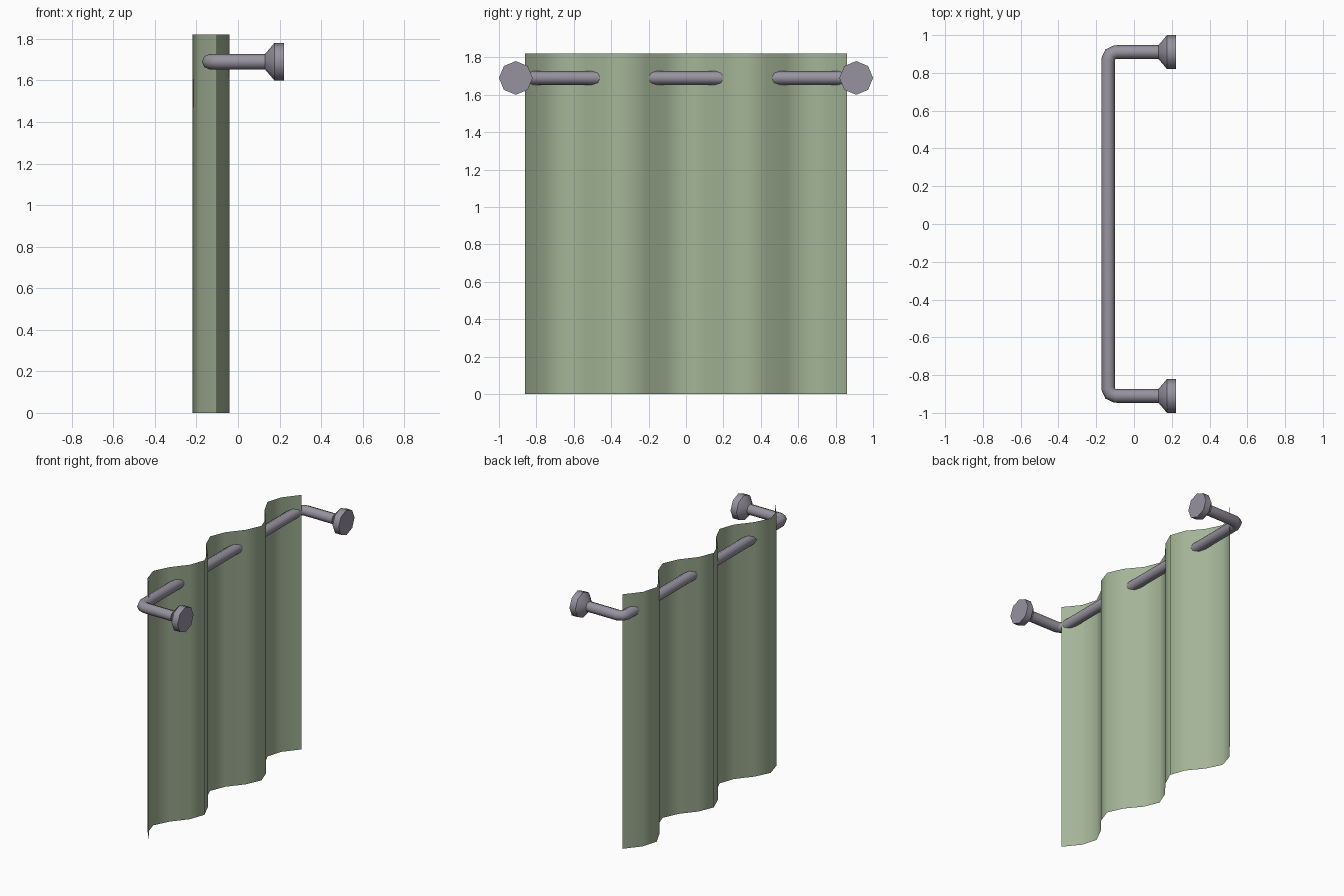
import bpy
import bmesh
import math

if "Cube" in bpy.data.objects:
    bpy.data.objects.remove(bpy.data.objects["Cube"], do_unlink=True)


def make_material(name, rgb):
    mat = bpy.data.materials.new(name)
    mat.use_nodes = True
    colour = (*rgb, 1.0)
    mat.diffuse_color = colour
    mat.node_tree.nodes["Principled BSDF"].inputs["Base Color"].default_value = colour
    return mat


fabric = make_material("sage fabric", (0.37, 0.46, 0.31))
metal = make_material("grey metal", (0.31, 0.29, 0.35))

ROD_X, ROD_Z, ROD_R = -0.137, 1.69, 0.037
ARM_Y = 0.91


def finish(obj, name, mat, angle):
    obj.name = name
    obj.data.materials.clear()
    obj.data.materials.append(mat)
    bpy.ops.object.select_all(action="DESELECT")
    obj.select_set(True)
    bpy.context.view_layer.objects.active = obj
    bpy.ops.object.shade_smooth_by_angle(angle=math.radians(angle))


# Curtain: a single wavy sheet
def build_curtain(half_width=0.86, height=1.82, segments=16, period=0.66):
    bm = bmesh.new()
    previous = None
    for i in range(segments + 1):
        y = half_width * (2 * i / segments - 1)
        x = -0.13 - 0.09 * math.cos(math.tau * y / period)
        pair = [bm.verts.new((x, y, z)) for z in (0, height)]
        if previous:
            bm.faces.new((previous[0], pair[0], pair[1], previous[1]))
        previous = pair
    mesh = bpy.data.meshes.new("curtain")
    bm.to_mesh(mesh)
    bm.free()
    obj = bpy.data.objects.new("curtain", mesh)
    bpy.context.collection.objects.link(obj)
    finish(obj, "curtain", fabric, 80)


# Rod: one tube with a rounded corner at each end
def build_rod():
    bend = 0.04
    half = [(0.14, ARM_Y)]
    for degrees in (90, 135, 180):
        a = math.radians(degrees)
        half.append((ROD_X + bend + bend * math.cos(a),
                     ARM_Y - bend + bend * math.sin(a)))
    path = half + [(x, -y) for x, y in reversed(half)]
    curve = bpy.data.curves.new("rod", "CURVE")
    curve.dimensions = "3D"
    curve.bevel_depth = ROD_R
    curve.bevel_resolution = 2
    curve.use_fill_caps = True
    spline = curve.splines.new("POLY")
    spline.points.add(len(path) - 1)
    for point, (x, y) in zip(spline.points, path):
        point.co = (x, y, ROD_Z, 1)
    obj = bpy.data.objects.new("rod", curve)
    bpy.context.collection.objects.link(obj)
    bpy.ops.object.select_all(action="DESELECT")
    obj.select_set(True)
    bpy.context.view_layer.objects.active = obj
    bpy.ops.object.convert(target="MESH")
    finish(bpy.context.object, "rod", metal, 60)


# Wall mounts: an octagonal flare and a flat disc
def build_mount_piece(name, y, x0, x1, r0, r1):
    bpy.ops.mesh.primitive_cone_add(
        vertices=8, radius1=r0, radius2=r1, depth=x1 - x0,
        location=((x0 + x1) / 2, y, ROD_Z), rotation=(0, math.pi / 2, 0))
    finish(bpy.context.object, name, metal, 50)


build_curtain()
build_rod()
for side, y in (("front", -ARM_Y), ("back", ARM_Y)):
    build_mount_piece(side + "_mount_flare", y, 0.13, 0.175, ROD_R, 0.09)
    build_mount_piece(side + "_mount_disc", y, 0.175, 0.222, 0.09, 0.09)
